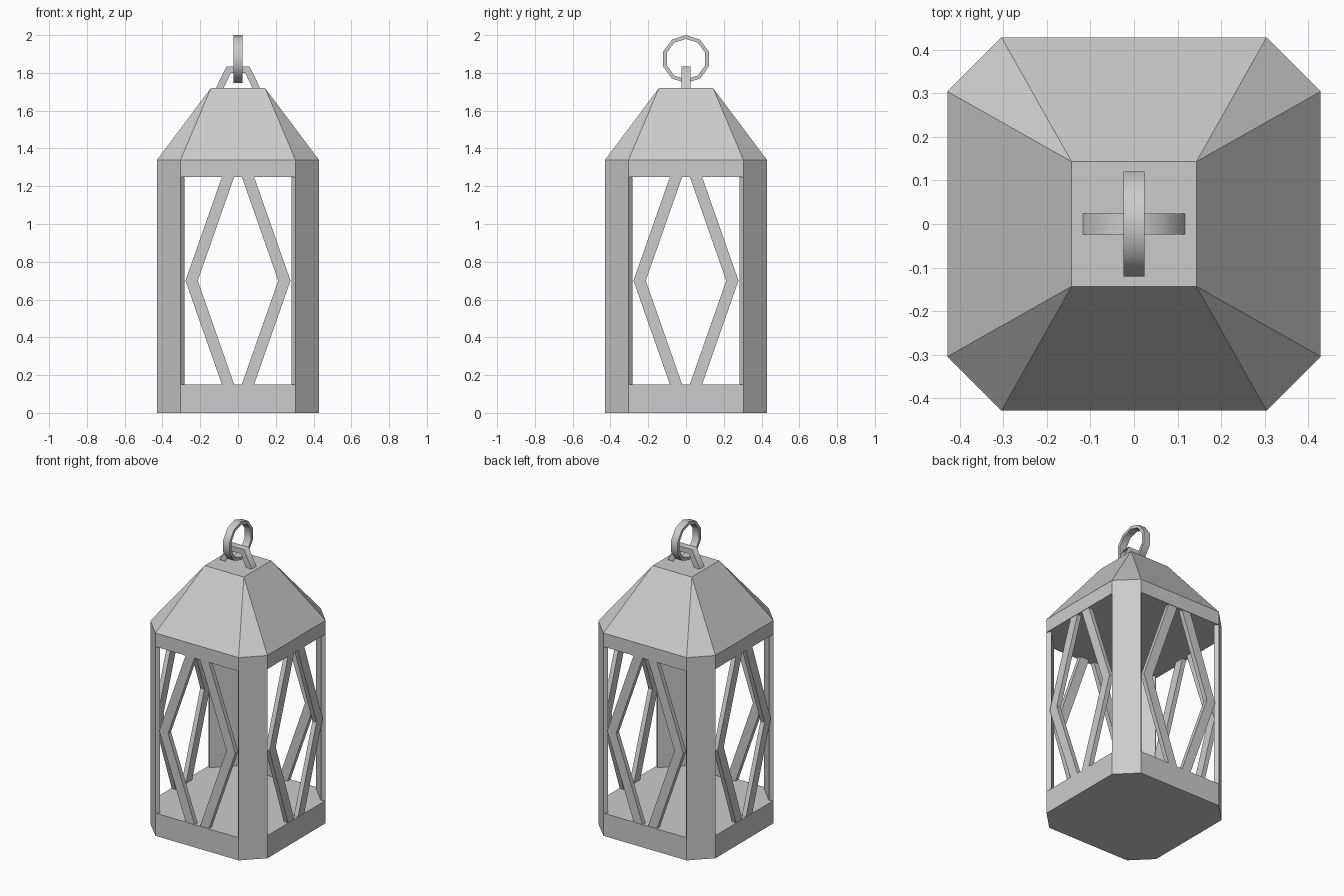
import bpy, bmesh, math
from mathutils import Matrix, Vector

if "Cube" in bpy.data.objects:
    bpy.data.objects.remove(bpy.data.objects["Cube"])

GREY = (0.6, 0.6, 0.6, 1)
metal = bpy.data.materials.new("grey metal")
metal.use_nodes = True
metal.diffuse_color = GREY
metal.node_tree.nodes["Principled BSDF"].inputs["Base Color"].default_value = GREY

HALF, SIDE = 0.428, 0.304            # half width, half length of a long side
BASE_TOP, BAND_LOW, EAVES, ROOF_TOP = 0.15, 1.25, 1.34, 1.72


def finish(name, bm, smooth=None):
    bmesh.ops.recalc_face_normals(bm, faces=bm.faces)
    mesh = bpy.data.meshes.new(name)
    bm.to_mesh(mesh)
    bm.free()
    mesh.materials.append(metal)
    obj = bpy.data.objects.new(name, mesh)
    bpy.context.collection.objects.link(obj)
    if smooth:
        bpy.ops.object.select_all(action='DESELECT')
        obj.select_set(True)
        bpy.context.view_layer.objects.active = obj
        bpy.ops.object.shade_smooth_by_angle(angle=math.radians(smooth))
    return obj


def extrude(bm, outline, offset):
    """Turn a flat outline into a solid along the offset vector."""
    face = bm.faces.new([bm.verts.new(p) for p in outline])
    copy = bmesh.ops.extrude_face_region(bm, geom=[face], use_keep_orig=True)
    moved = [v for v in copy["geom"] if isinstance(v, bmesh.types.BMVert)]
    bmesh.ops.translate(bm, verts=moved, vec=offset)


def octagon(z):
    pts = []
    for k in range(4):
        turn = Matrix.Rotation(k * math.pi / 2, 3, 'Z')
        pts += [turn @ Vector((HALF, s * SIDE, z)) for s in (-1, 1)]
    return pts


# Solid base and eaves band
for name, low, high in (("base", 0, BASE_TOP), ("eaves_band", BAND_LOW, EAVES)):
    bm = bmesh.new()
    extrude(bm, octagon(low), (0, 0, high - low))
    finish(name, bm)

# Roof: octagonal eaves tapering to a square top
bm = bmesh.new()
top = 0.143
rim = [bm.verts.new(p) for p in octagon(EAVES)]
crown = [bm.verts.new((x * top, y * top, ROOF_TOP))
         for x, y in ((1, -1), (1, 1), (-1, 1), (-1, -1))]
bm.faces.new(rim)
bm.faces.new(crown)
for k in range(4):
    n = (k + 1) % 4
    bm.faces.new((rim[2 * k], rim[2 * k + 1], crown[n], crown[k]))
    bm.faces.new((rim[2 * k + 1], rim[2 * n], crown[n]))
finish("roof", bm)

# Corner posts and diamond lattices, one of each per quarter turn
inset = 0.02
for k, (corner, wall) in enumerate((("front_left", "front"), ("back_left", "left"),
                                    ("back_right", "back"), ("front_right", "right"))):
    turn = Matrix.Rotation(k * math.pi / 2, 4, 'Z')

    bm = bmesh.new()
    extrude(bm, [(SIDE, -HALF, BASE_TOP), (HALF, -SIDE, BASE_TOP),
                 (HALF - inset, -SIDE + inset, BASE_TOP),
                 (SIDE - inset, -HALF + inset, BASE_TOP)],
            (0, 0, BAND_LOW - BASE_TOP))
    bm.transform(turn)
    finish(corner + "_post", bm)

    bm = bmesh.new()
    for s in (-1, 1):
        chevron = [(0.02, BASE_TOP), (0.085, BASE_TOP), (0.278, 0.7),
                   (0.085, BAND_LOW), (0.02, BAND_LOW), (0.213, 0.7)]
        extrude(bm, [(s * x, -HALF + 0.003, z) for x, z in chevron], (0, 0.03, 0))
    bm.transform(turn)
    finish(wall + "_lattice", bm)

# Hanger bracket on the roof
bm = bmesh.new()
arch = [(-0.117, ROOF_TOP), (-0.061, 1.833), (0.061, 1.833), (0.117, ROOF_TOP),
        (0.076, ROOF_TOP), (0.038, 1.8), (-0.038, 1.8), (-0.076, ROOF_TOP)]
extrude(bm, [(x, -0.024, z) for x, z in arch], (0, 0.048, 0))
finish("hanger_bracket", bm, 70)

# Ten-sided carrying ring
bm = bmesh.new()
section = [bm.verts.new((x, 0, r)) for x, r in
           ((-0.024, 0.127), (0.024, 0.127), (0.024, 0.107), (-0.024, 0.107))]
edges = [bm.edges.new((section[i], section[(i + 1) % 4])) for i in range(4)]
bmesh.ops.spin(bm, geom=section + edges, cent=(0, 0, 0), axis=(1, 0, 0),
               angle=math.tau, steps=10)
bmesh.ops.remove_doubles(bm, verts=bm.verts, dist=0.001)
bmesh.ops.translate(bm, verts=bm.verts, vec=(0, 0, 1.873))
finish("carrying_ring", bm, 50)
